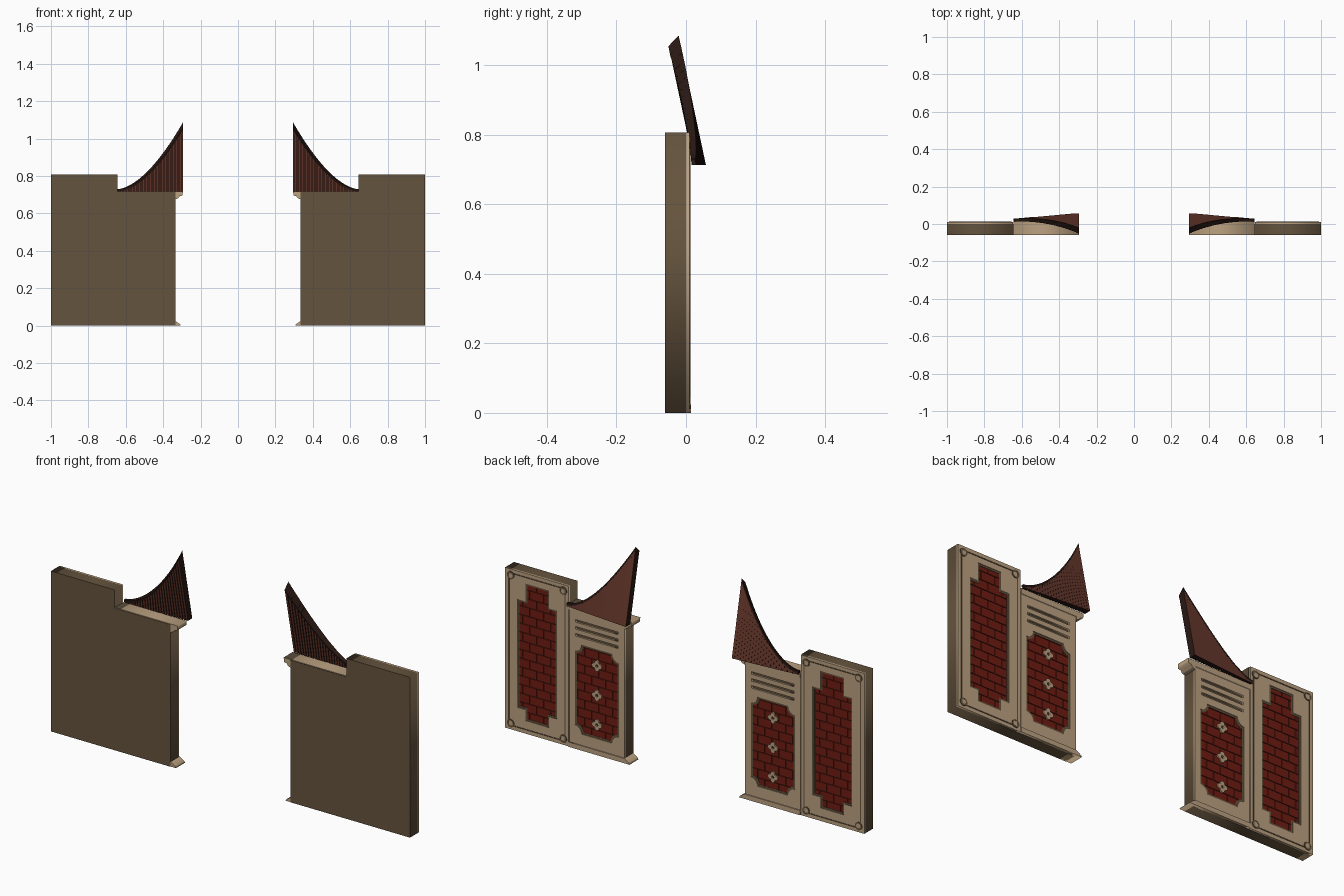
import bpy, bmesh, math
from mathutils import Matrix

if "Cube" in bpy.data.objects:
    bpy.data.objects.remove(bpy.data.objects["Cube"])


def material(name, rgb):
    m = bpy.data.materials.new(name)
    m.diffuse_color = (*rgb, 1)
    m.use_nodes = True
    m.node_tree.nodes["Principled BSDF"].inputs["Base Color"].default_value = m.diffuse_color
    return m


BROWN = material("brown_wall", (.13, .088, .048))
BEIGE = material("beige_trim", (.50, .36, .22))
BRICK = material("red_brick", (.16, .012, .006))
MORTAR = material("dark_mortar", (.03, .015, .008))
ROOF = material("roof_brown", (.13, .038, .024))
DARK = material("roof_dark", (.022, .009, .006))


def finish(name, me, mats):
    """Link a mesh of the +x side and mirror it to the -x side."""
    for m in mats:
        me.materials.append(m)
    ob = bpy.data.objects.new(name, me)
    bpy.context.collection.objects.link(ob)
    ob.modifiers.new("mirror", 'MIRROR').use_axis[0] = True
    return ob


def plate(name, outlines, y0, y1, mat):
    """Filled x-z outlines (inner ones become holes), thick from y0 to y1."""
    cu = bpy.data.curves.new(name, 'CURVE')
    cu.dimensions, cu.fill_mode, cu.extrude = '2D', 'BOTH', (y1 - y0) / 2
    for pts in outlines:
        s = cu.splines.new('POLY')
        s.points.add(len(pts) - 1)
        for p, (x, z) in zip(s.points, pts):
            p.co = (x, z, 0, 1)
        s.use_cyclic_u = True
    tmp = bpy.data.objects.new("tmp", cu)
    bpy.context.collection.objects.link(tmp)
    dg = bpy.context.evaluated_depsgraph_get()
    me = bpy.data.meshes.new_from_object(tmp.evaluated_get(dg))
    bpy.data.objects.remove(tmp)
    me.transform(Matrix.Translation((0, (y0 + y1) / 2, 0)) @ Matrix.Rotation(math.pi / 2, 4, 'X'))
    me.materials.clear()
    bm = bmesh.new()
    bm.from_mesh(me)
    bmesh.ops.remove_doubles(bm, verts=bm.verts, dist=1e-5)
    bmesh.ops.recalc_face_normals(bm, faces=bm.faces)
    bm.to_mesh(me)
    bm.free()
    return finish(name, me, [mat])


def rect(x0, x1, z0, z1):
    return [(x0, z0), (x1, z0), (x1, z1), (x0, z1)]


def ring(cx, cz, r, n=16, wave=0):
    out = []
    for i in range(n):
        a = 2 * math.pi * i / n
        q = r + wave * abs(math.cos(2 * a))
        out.append((cx + q * math.cos(a), cz + q * math.sin(a)))
    return out


def stepped(d=0):
    """Stepped outline of the tall brick field, shrunk by d."""
    c, w, n = .822, .110 - d, .066 - d
    z = [.065 + d, .12 + d, .665 - d, .755 - d]
    right = [(n, z[0]), (n, z[1]), (w, z[1]), (w, z[2]), (n, z[2]), (n, z[3])]
    return [(c + x, q) for x, q in right] + [(c - x, q) for x, q in reversed(right)]


def scooped(d=0, r=.038):
    """Rectangle with concave round corners, shrunk by d."""
    x0, x1, z0, z1 = .367 + d, .613 - d, .08 + d, .53 - d
    out = []
    for cx, cz, a0 in ((x0, z0, 90), (x1, z0, 180), (x1, z1, 270), (x0, z1, 0)):
        for i in range(7):
            a = math.radians(a0 - 15 * i)
            out.append((cx + r * math.cos(a), cz + r * math.sin(a)))
    return out


def bricks(name, x0, x1, z0, z1, w=.078, h=.044, gap=.004):
    """Running-bond bricks cropped to a rectangle."""
    bm = bmesh.new()
    for row in range(math.ceil((z1 - z0) / h)):
        za, zb = z0 + row * h, min(z0 + (row + 1) * h - gap, z1)
        x = x0 - (w / 2 if row % 2 else 0)
        while x < x1:
            a, b = max(x, x0), min(x + w - gap, x1)
            if b - a > .003:
                m = Matrix.LocRotScale(((a + b) / 2, .001, (za + zb) / 2), None, (b - a, .008, zb - za))
                bmesh.ops.create_cube(bm, size=1, matrix=m)
            x += w
    me = bpy.data.meshes.new(name)
    bm.to_mesh(me)
    bm.free()
    finish(name, me, [BRICK])


# wall body
plate("wall_body", [[(.335, 0), (1, 0), (1, .807), (.645, .807), (.645, .715), (.335, .715)]], -.06, 0, BROWN)

# outer pier: face, recess frame, bricks, border bead, corner rosettes
plate("outer_face", [rect(.647, 1, 0, .807), stepped()], 0, .010, BEIGE)
plate("outer_recess_frame", [stepped(), stepped(.009)], 0, .007, BROWN)
plate("outer_mortar", [rect(.70, .94, .05, .77)], 0, .001, MORTAR)
bricks("outer_bricks", .712, .932, .065, .755)
plate("outer_border", [rect(.663, .982, .018, .789), rect(.668, .977, .023, .784)], .009, .0125, BROWN)
for i, (x, z) in enumerate([(.676, .031), (.969, .031), (.969, .776), (.676, .776)]):
    plate(f"corner_rosette_{i}", [ring(x, z, .020), ring(x, z, .013)], .009, .013, BROWN)
    plate(f"corner_button_{i}", [ring(x, z, .013)], .009, .0125, BEIGE)

# inner panel: face with slots, recess frame, bricks, flowers
slots = [rect(.372, .608, z, z + .013) for z in (.565, .600, .635)]
plate("inner_face", [rect(.335, .643, 0, .715), scooped()] + slots, 0, .009, BEIGE)
plate("inner_recess_frame", [scooped(), scooped(.009)], 0, .006, BROWN)
plate("inner_mortar", [rect(.36, .62, .07, .54)], 0, .001, MORTAR)
bricks("inner_bricks", .367, .613, .08, .53)
for i, z in enumerate((.149, .297, .446)):
    plate(f"flower_{i}", [ring(.49, z, .017, 32, .011), ring(.49, z, .007, 12)], .003, .011, BEIGE)

# cornice and plinth, wrapping the open end
plate("cornice", [[(.645, .690), (.335, .690), (.335, .675), (.318, .682), (.312, .692), (.297, .696),
                   (.295, .718), (.645, .718)]], -.058, .013, BEIGE)
plate("plinth", [[(.645, 0), (.305, 0), (.310, .008), (.335, .024), (.645, .024)]], -.058, .014, BEIGE)

# curved sweeping roof made of narrow stepped columns
X0, X1, ZB, N = .295, .645, .713, 24


def crest(t):
    return .730 + .355 * t ** 1.7


def column(bm, xa, xb, tm, f0, f1, cap=False):
    """One sloping roof prism between depth fractions f0 (back) and f1 (front)."""
    v = []
    for x in (xa, xb):
        t = (X1 - x) / (X1 - X0)
        for f in (f0, f1):
            top = crest(t) - .03 * t * f
            for z in (top - .012 if cap else ZB, top):
                y = .028 + .030 * tm - (.10 + .115 * tm) * (z - ZB) - f * (.012 + .024 * tm)
                v.append(bm.verts.new((x, y, z)))
    quads = [(0, 1, 5, 4), (2, 3, 7, 6), (0, 1, 3, 2), (4, 5, 7, 6), (1, 3, 7, 5), (0, 2, 6, 4)]
    for k, q in enumerate(quads):
        face = bm.faces.new([v[i] for i in q])
        face.material_index = 0 if k < 2 and not cap else 1


def roof_part(name, f0, f1, fill, cap=False):
    bm = bmesh.new()
    w = (X1 - X0) / N
    for i in range(N):
        xa = X0 + i * w
        column(bm, xa, xa + w * fill, 1 - (i + .5) / N, f0, f1, cap)
    bmesh.ops.recalc_face_normals(bm, faces=bm.faces)
    me = bpy.data.meshes.new(name)
    bm.to_mesh(me)
    bm.free()
    finish(name, me, [ROOF, DARK])


roof_part("roof_tiles", 0, .4, 1)
roof_part("roof_rafters", .4, .97, .75)
roof_part("roof_crest", -.02, 1, 1, True)
